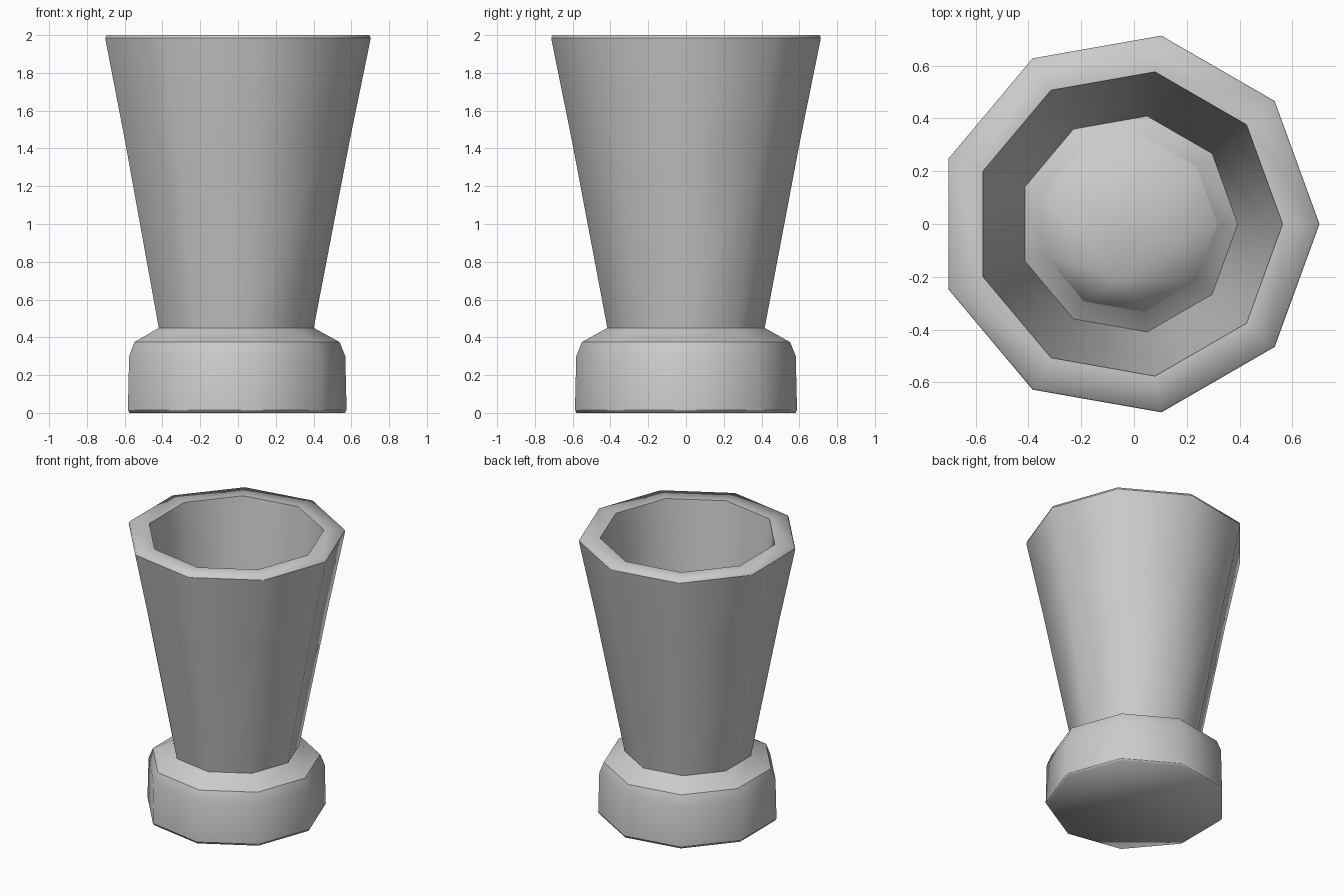
import bpy, bmesh
from math import cos, sin, tau

if "Cube" in bpy.data.objects:
    bpy.data.objects.remove(bpy.data.objects["Cube"])

SIDES = 9
CX = -0.022  # nine-sided outline is centred by its bounding box


def lathe(name, profile, sharp, apex=None, cap=False, closed=False):
    """Revolve (radius, z) points; rings listed in sharp become hard edges."""
    bm = bmesh.new()
    rings = [[bm.verts.new((CX + r * cos(tau * i / SIDES), r * sin(tau * i / SIDES), z))
              for i in range(SIDES)] for r, z in profile]
    pairs = list(zip(rings, rings[1:]))
    if closed:
        pairs.append((rings[-1], rings[0]))
    for a, b in pairs:
        for i in range(SIDES):
            j = (i + 1) % SIDES
            bm.faces.new((a[i], a[j], b[j], b[i]))
    if cap:
        bm.faces.new(rings[0][::-1])
    if apex:
        tip = bm.verts.new(apex)
        for i in range(SIDES):
            bm.faces.new((rings[-1][i], rings[-1][(i + 1) % SIDES], tip))
    for f in bm.faces:
        f.smooth = True
    for k in sharp:
        for i in range(SIDES):
            bm.edges.get((rings[k][i], rings[k][(i + 1) % SIDES])).smooth = False
    bmesh.ops.recalc_face_normals(bm, faces=bm.faces)
    mesh = bpy.data.meshes.new(name)
    bm.to_mesh(mesh)
    bm.free()
    obj = bpy.data.objects.new(name, mesh)
    bpy.context.collection.objects.link(obj)
    return obj


# Chunky foot, with its shoulder rising to an off-centre point inside the cup
lathe("base", [(0.588, 0.0), (0.597, 0.015), (0.59, 0.3), (0.56, 0.375),
               (0.423, 0.45), (0.338, 0.53)],
      sharp=(1, 3, 5), apex=(-0.06, -0.21, 0.8), cap=True)

# Flared hollow cup
lathe("cup", [(0.423, 0.45), (0.615, 1.45), (0.718, 1.95), (0.7245, 1.985),
              (0.718, 2.0), (0.585, 2.0), (0.52, 1.45), (0.415, 0.46)],
      sharp=(0, 3, 5, 7), closed=True)
